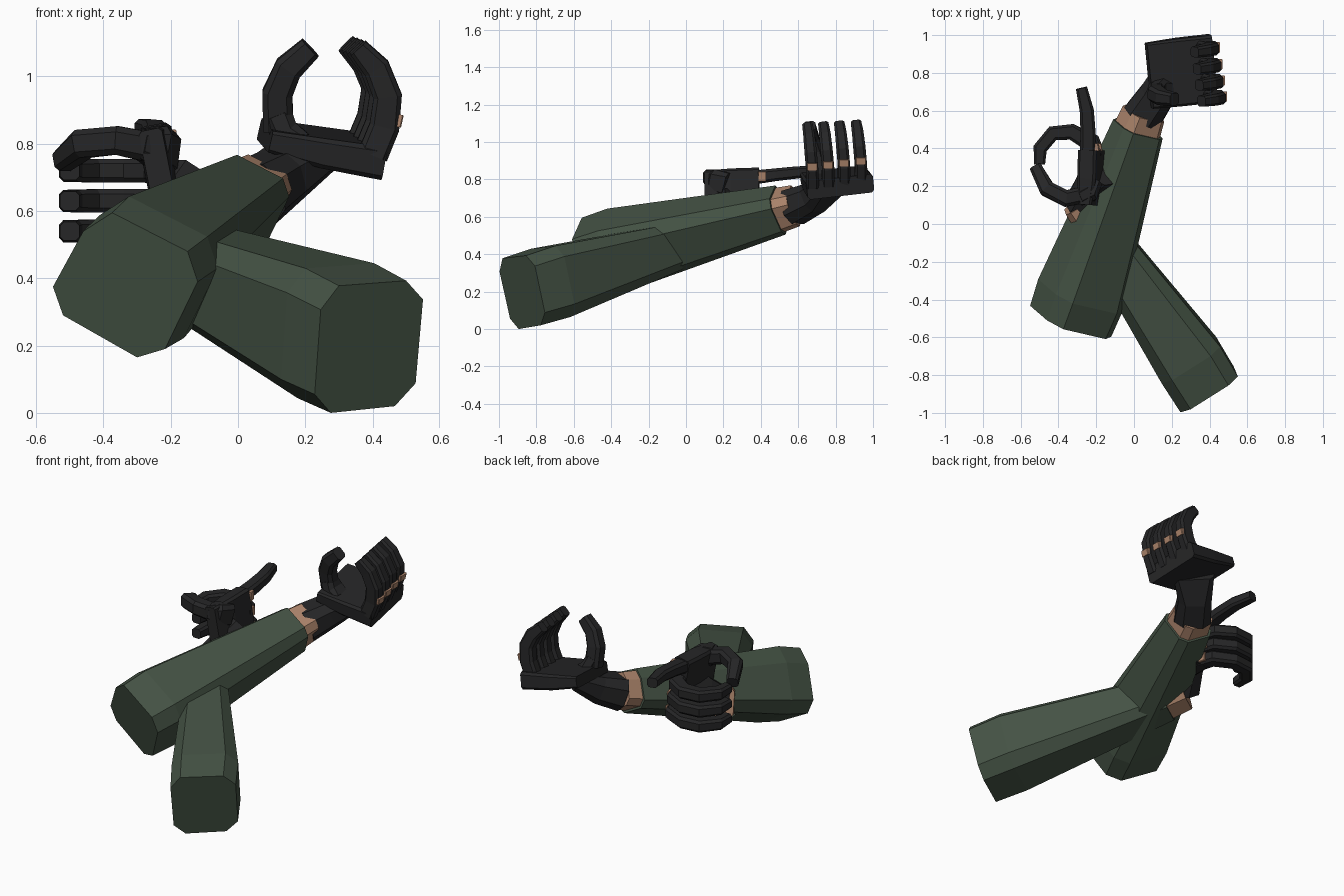
import bpy, bmesh
from mathutils import Vector as V

if "Cube" in bpy.data.objects:
    bpy.data.objects.remove(bpy.data.objects["Cube"])


def material(name, rgb):
    m = bpy.data.materials.new(name)
    m.diffuse_color = (*rgb, 1)
    m.use_nodes = True
    m.node_tree.nodes["Principled BSDF"].inputs["Base Color"].default_value = m.diffuse_color
    return m


GREEN = material("sleeve green", (0.058, 0.085, 0.058))
BLACK = material("glove black", (0.019, 0.019, 0.020))
SKIN = material("skin tan", (0.42, 0.235, 0.15))


def loft(name, rings, mat):
    """Closed flat-faced skin through a list of equal-sized rings."""
    bm = bmesh.new()
    rows = [[bm.verts.new(p) for p in r] for r in rings]
    n = len(rows[0])
    for a, b in zip(rows, rows[1:]):
        for i in range(n):
            j = (i + 1) % n
            bm.faces.new((a[i], a[j], b[j], b[i]))
    bm.faces.new(rows[0])
    bm.faces.new(rows[-1])
    bmesh.ops.recalc_face_normals(bm, faces=bm.faces[:])
    me = bpy.data.meshes.new(name)
    bm.to_mesh(me)
    bm.free()
    me.materials.append(mat)
    ob = bpy.data.objects.new(name, me)
    bpy.context.collection.objects.link(ob)
    return ob


def bar(name, path, side, sizes, mat, chamfer=0.25):
    """Chamfered rectangle swept along a path; side is the width direction."""
    path = [V(p) for p in path]
    rings = []
    for i, p in enumerate(path):
        t = (path[min(i + 1, len(path) - 1)] - path[max(i - 1, 0)]).normalized()
        n = V(side)
        n = (n - t * n.dot(t)).normalized()
        b = t.cross(n)
        w, h = (s / 2 for s in sizes[min(i, len(sizes) - 1)])
        c = chamfer * min(w, h) * 2
        sec = [(w, h - c), (w - c, h), (c - w, h), (-w, h - c),
               (-w, c - h), (c - w, -h), (w - c, -h), (w, c - h)]
        rings.append([p + n * u + b * v for u, v in sec])
    return loft(name, rings, mat)


def sleeve_rings(profile, plane, stations):
    """Front outline laid on a slanted plane, then moved and scaled per station."""
    a, bx, cz = plane
    base = [V((x, a + bx * x + cz * z, z)) for x, z in profile]
    mid = sum(base, V()) / len(base)
    return [[(mid if c is None else V(c)) + (p - mid) * s for p in base]
            for c, s in stations]


# Arm reaching back and right, open hand
prof_a = [(-.55, .375), (-.46, .54), (-.374, .595), (-.15, .48),
          (-.12, .39), (-.217, .19), (-.30, .165), (-.52, .29)]
plane_a = (-.535, -.37, -.27)
loft("open_arm_sleeve", sleeve_rings(prof_a, plane_a, [
    (None, 1), ((-.285, -.375, .418), 1.04), ((.02, .505, .635), .61)]), GREEN)
loft("open_arm_wrist_skin", sleeve_rings(prof_a, plane_a, [
    ((.01, .48, .63), .56), ((.05, .585, .658), .51)]), SKIN)

# Arm crossing to the left, gripping hand
prof_b = [(.30, .378), (.50, .393), (.55, .337), (.528, .088),
          (.466, .02), (.276, 0), (.228, .055), (.246, .307)]
plane_b = (-1.074, .65, -.27)
loft("grip_arm_sleeve", sleeve_rings(prof_b, plane_b, [
    (None, 1), ((.29, -.72, .245), 1.02), ((-.225, .02, .465), .59)]), GREEN)
loft("grip_arm_wrist_skin", sleeve_rings(prof_b, plane_b, [
    ((-.215, .005, .46), .55), ((-.29, .11, .50), .50)]), SKIN)

# Open hand: glove wrist, palm, thumb
bar("open_hand_wrist", [(.045, .57, .65), (.12, .68, .70), (.21, .78, .775)],
    (.8, -.55, 0), [(.21, .19), (.19, .16), (.23, .10)], BLACK)
bar("open_hand_palm", [(.08, .785, .825), (.24, .805, .79), (.42, .825, .76)],
    (-.05, .36, .045), [(.35, .065), (.36, .09), (.36, .10)], BLACK, .14)
bar("open_hand_thumb_base", [(.20, .70, .80), (.14, .71, .83), (.115, .70, .89)],
    (0, 1, 0), [(.11, .06), (.12, .09), (.09, .09)], BLACK)
bar("open_hand_thumb",
    [(.12, .71, .84), (.117, .69, .95), (.15, .67, 1.025), (.215, .66, 1.085)],
    (0, 1, .1), [(.085, .09), (.085, .09), (.08, .085), (.065, .07)], BLACK, .2)

# Open hand: four fingers curling up, each with a bare knuckle patch
for i, y in enumerate((.675, .76, .845, .935)):
    dx, dz = -.012 * i, .01 * i
    bar(f"open_hand_finger_{i + 1}",
        [(.40 + dx, y, .765 + dz), (.435 + dx, y, .85 + dz),
         (.445 + dx, y - .008, .94 + dz), (.412 + dx, y - .016, 1.025 + dz * .6),
         (.357 + dx, y - .025, 1.085 + dz * .4)],
        (0, 1, .1), [(.07, .09), (.066, .09), (.066, .085), (.062, .08), (.056, .06)],
        BLACK, .2)
    bar(f"open_hand_knuckle_{i + 1}",
        [(.468 + dx, y, .852 + dz), (.476 + dx, y, .888 + dz)],
        (0, 1, 0), [(.055, .034)], SKIN, .1)

# Gripping hand: glove wrist, palm, thumb
bar("grip_hand_wrist", [(-.28, .095, .495), (-.23, .19, .58), (-.18, .29, .68)],
    (.8, .55, .1), [(.18, .17), (.17, .17), (.11, .22)], BLACK)
bar("grip_hand_palm", [(-.23, .10, .68), (-.22, .24, .68), (-.215, .39, .68)],
    (-.07, 0, .35), [(.33, .07), (.35, .10), (.36, .10)], BLACK, .14)
bar("grip_hand_thumb_base", [(-.21, .22, .77), (-.24, .16, .79), (-.29, .14, .80)],
    (0, 0, 1), [(.13, .08), (.13, .10), (.09, .09)], BLACK)
bar("grip_hand_thumb",
    [(-.24, .16, .785), (-.36, .135, .81), (-.46, .185, .80), (-.52, .30, .75)],
    (0, 0, 1), [(.09, .09), (.085, .09), (.085, .085), (.065, .065)], BLACK, .2)

# Gripping hand: straight first finger
bar("grip_hand_first_finger",
    [(-.245, .36, .81), (-.243, .48, .825), (-.25, .60, .838), (-.278, .72, .845)],
    (0, 0, 1), [(.075, .085), (.068, .08), (.064, .075), (.056, .06)], BLACK, .2)

# Gripping hand: three curled fingers
for i, z in enumerate((.72, .63, .54)):
    dx = .012 * i
    bar(f"grip_hand_curled_finger_{i + 1}",
        [(-.215 + dx, .35, z), (-.245 + dx, .435, z), (-.33, .488, z),
         (-.43, .48, z), (-.497, .40, z), (-.50, .315, z)],
        (0, 0, 1), [(.075, .09), (.072, .09), (.07, .085), (.07, .08),
                    (.066, .075), (.056, .058)], BLACK, .2)

# Gripping hand: bare knuckle patches on the back of each finger
for i, z in enumerate((.815, .72, .63, .54)):
    dx = (0, .005, .017, .029)[i]
    bar(f"grip_hand_knuckle_{i + 1}",
        [(-.20 + dx, .385, z), (-.208 + dx, .425, z)],
        (0, 0, 1), [(.055, .034)], SKIN, .1)
